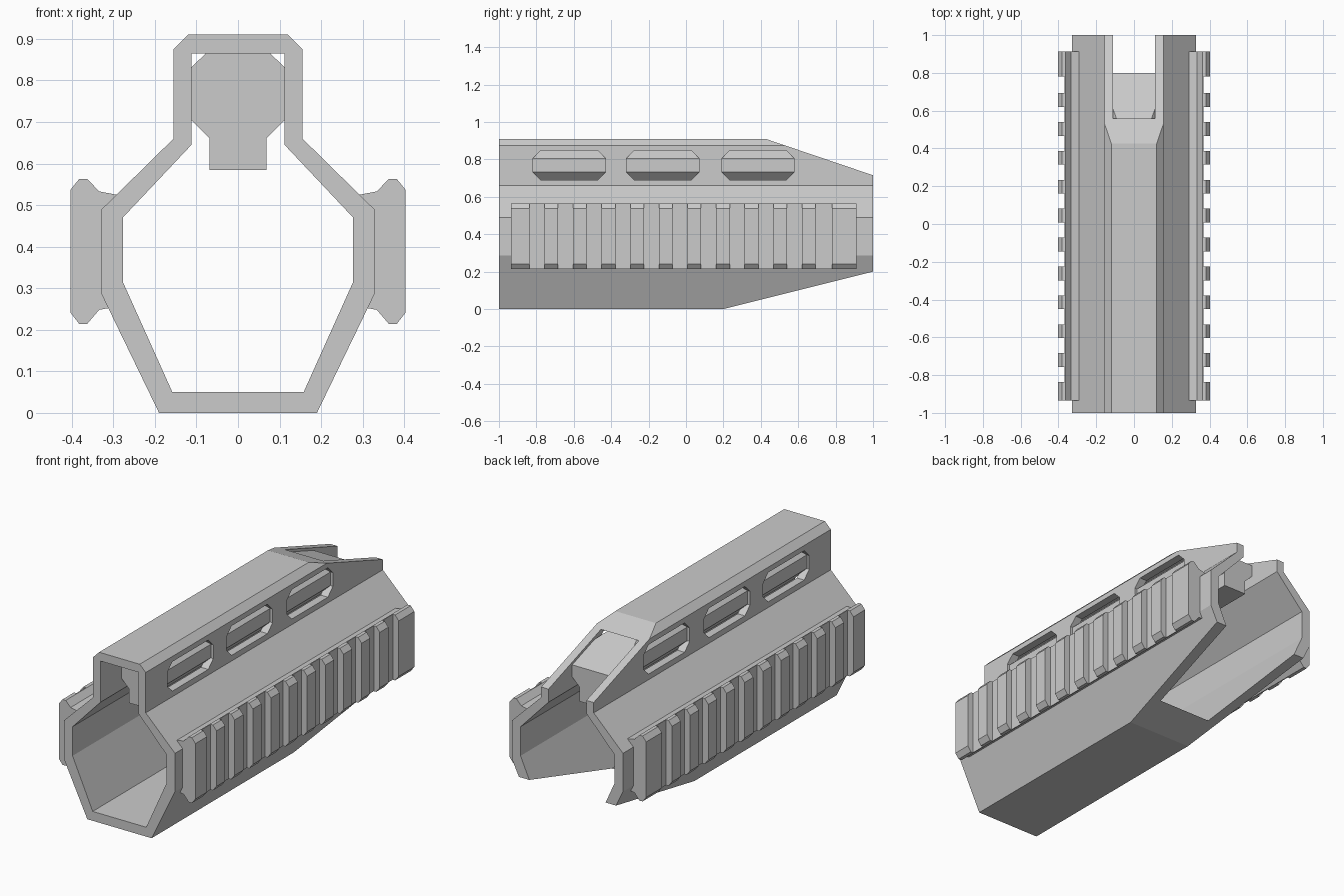
import bpy, bmesh
from mathutils import Vector

if "Cube" in bpy.data.objects:
    bpy.data.objects.remove(bpy.data.objects["Cube"])


def prism(name, pts, a, b, axis='y', cuts=()):
    """Extrude a profile along y (x,z points) or x (y,z points); cuts = (point, normal) planes."""
    bm = bmesh.new()
    put = (lambda p, t: (p[0], t, p[1])) if axis == 'y' else (lambda p, t: (t, p[0], p[1]))
    face = bm.faces.new([bm.verts.new(put(p, a)) for p in pts])
    ext = bmesh.ops.extrude_face_region(bm, geom=[face])
    shift = (0, b - a, 0) if axis == 'y' else (b - a, 0, 0)
    bmesh.ops.translate(bm, vec=shift, verts=[v for v in ext['geom'] if isinstance(v, bmesh.types.BMVert)])
    for co, no in cuts:
        bmesh.ops.bisect_plane(bm, geom=bm.verts[:] + bm.edges[:] + bm.faces[:], dist=1e-5,
                               plane_co=co, plane_no=Vector(no).normalized(), clear_outer=True)
        bmesh.ops.holes_fill(bm, edges=[e for e in bm.edges if e.is_boundary], sides=0)
    bmesh.ops.recalc_face_normals(bm, faces=bm.faces[:])
    me = bpy.data.meshes.new(name)
    bm.to_mesh(me)
    bm.free()
    ob = bpy.data.objects.new(name, me)
    bpy.context.collection.objects.link(ob)
    return ob


def subtract(ob, cutters):
    """Apply boolean differences and remove the cutters."""
    for c in cutters:
        m = ob.modifiers.new("cut", 'BOOLEAN')
        m.operation, m.solver, m.object = 'DIFFERENCE', 'EXACT', c
    bpy.context.view_layer.update()
    dg = bpy.context.evaluated_depsgraph_get()
    me = bpy.data.meshes.new_from_object(ob.evaluated_get(dg))
    ob.modifiers.clear()
    ob.data = me
    for c in cutters:
        bpy.data.objects.remove(c)


def both_sides(half):
    return half + [(-x, z) for x, z in reversed(half)]


# Hollow shell with sloped rear top and bottom
outer = both_sides([(.19, 0), (.328, .285), (.328, .49), (.155, .66), (.155, .875), (.12, .91)])
inner = both_sides([(.158, .05), (.277, .315), (.277, .47), (.112, .645), (.112, .865)])
shell = prism("handguard_shell", outer, -1, 1, cuts=[
    ((0, .425, .91), (0, .195, .575)),
    ((0, .2, 0), (0, .2, -.8))])
cutters = [prism("bore_cutter", inner, -1.2, 1.2)]

# Side windows in the upper channel
c = .042
for y0 in (-.818, -.318, .191):
    y1, z0, z1 = y0 + .388, .69, .847
    cutters.append(prism("window_cutter", [
        (y0 + c, z0), (y1 - c, z0), (y1, z0 + c), (y1, z1 - c),
        (y1 - c, z1), (y0 + c, z1), (y0, z1 - c), (y0, z0 + c)], -.3, .3, 'x'))
subtract(shell, cutters)

# Solid core inside the upper channel, seen through the windows
core = both_sides([(.068, .585), (.068, .66), (.141, .733), (.141, .805), (.077, .865)])
prism("channel_core", core, -.822, .8, cuts=[((0, .515, .865), (0, .195, .575))])

# Ribbed side rails
rail = [(.285, .525), (.293, .525), (.334, .533), (.363, .563), (.382, .563), (.403, .537),
        (.403, .241), (.382, .214), (.363, .214), (.334, .248), (.312, .252), (.285, .252)]
starts = [-.837] + [-.684 + .153 * i for i in range(10)]
ends = [-.757 + .153 * i for i in range(10)] + [.78]
for side, s in (("right", 1), ("left", -1)):
    ob = prism(side + "_rail", [(s * x, z) for x, z in rail], -.935, .912)
    subtract(ob, [prism("groove_cutter", [(s * .368, .1), (s * .5, .1), (s * .5, .7), (s * .368, .7)], a, b)
                  for a, b in zip(starts, ends)])
